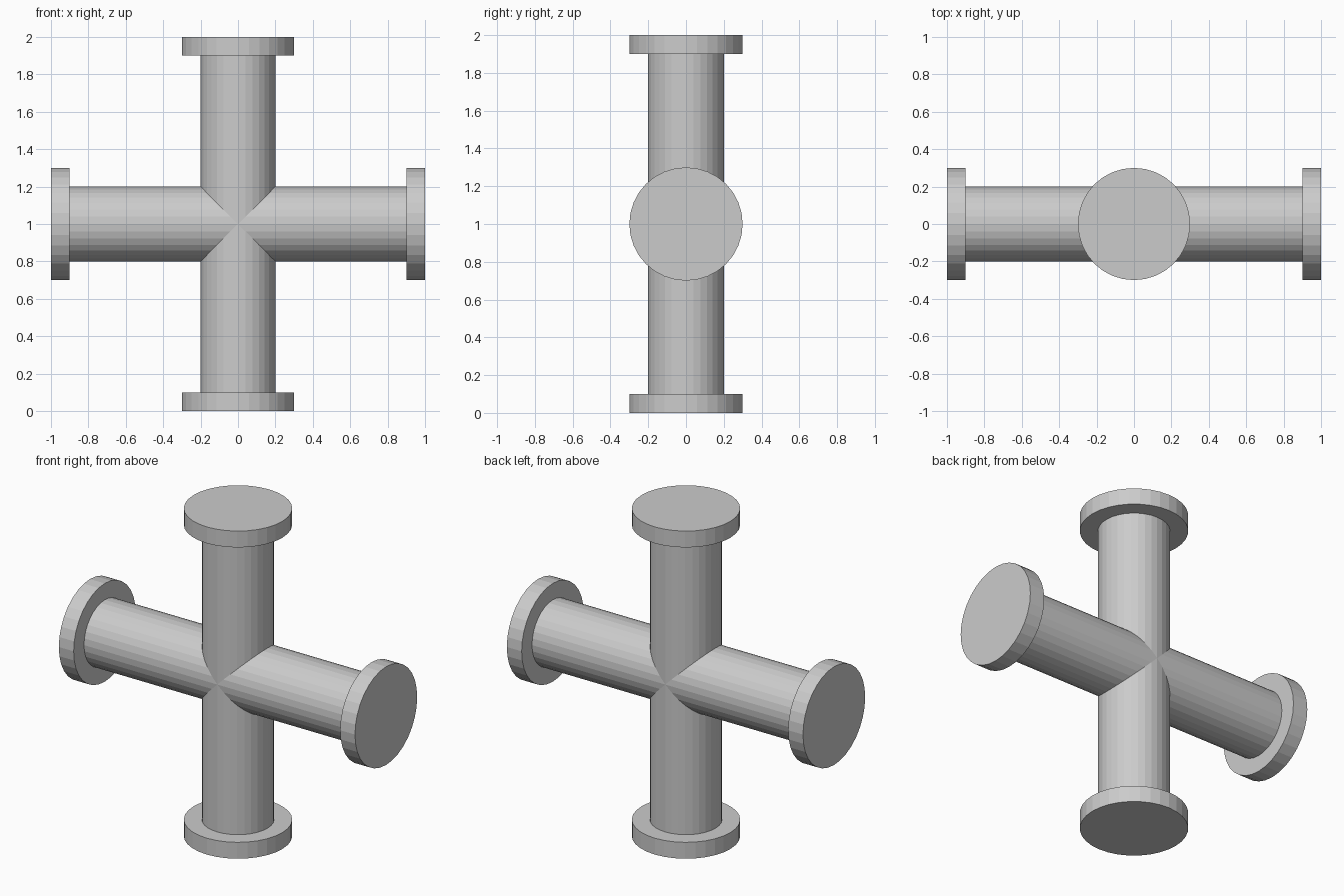
import bpy, bmesh
from math import pi, sin, cos
from mathutils import Matrix, Vector

cube = bpy.data.objects.get("Cube")
if cube:
    bpy.data.objects.remove(cube, do_unlink=True)

SIDES = 32
PIPE_R, FLANGE_R = 0.2, 0.3
FLANGE_T = 0.1
REACH = 1.0
CENTRE = Vector((0, 0, 1))

grey = bpy.data.materials.new("plain_grey")
grey.use_nodes = True
colour = (0.6, 0.6, 0.6, 1)
grey.diffuse_color = colour
grey.node_tree.nodes["Principled BSDF"].inputs["Base Color"].default_value = colour


def finish(name, bm):
    bmesh.ops.recalc_face_normals(bm, faces=bm.faces)
    mesh = bpy.data.meshes.new(name)
    bm.to_mesh(mesh)
    bm.free()
    mesh.materials.append(grey)
    obj = bpy.data.objects.new(name, mesh)
    obj.location = CENTRE
    bpy.context.collection.objects.link(obj)


# Four arms of the cross, each turned about y from the upright one
arms = {"top": 0, "left": pi / 2, "bottom": pi, "right": -pi / 2}

# Pipe cross: mitred arms welded along their seams
bm = bmesh.new()
for angle in arms.values():
    turn = Matrix.Rotation(angle, 3, 'Y')
    inner, outer = [], []
    for i in range(SIDES):
        a = 2 * pi * i / SIDES
        x, y = PIPE_R * cos(a), PIPE_R * sin(a)
        inner.append(bm.verts.new(turn @ Vector((x, y, abs(x)))))
        outer.append(bm.verts.new(turn @ Vector((x, y, REACH - FLANGE_T / 2))))
    for i in range(SIDES):
        j = (i + 1) % SIDES
        bm.faces.new((inner[i], inner[j], outer[j], outer[i]))
    bm.faces.new(outer)
bmesh.ops.remove_doubles(bm, verts=bm.verts, dist=0.0005)
finish("pipe_cross", bm)

# Flange disc at the end of each arm
for side, angle in arms.items():
    bm = bmesh.new()
    place = (Matrix.Rotation(angle, 4, 'Y')
             @ Matrix.Translation((0, 0, REACH - FLANGE_T / 2))
             @ Matrix.Rotation(pi / 2, 4, 'Z'))
    bmesh.ops.create_cone(bm, cap_ends=True, segments=SIDES, radius1=FLANGE_R,
                          radius2=FLANGE_R, depth=FLANGE_T, matrix=place)
    finish(side + "_flange", bm)
